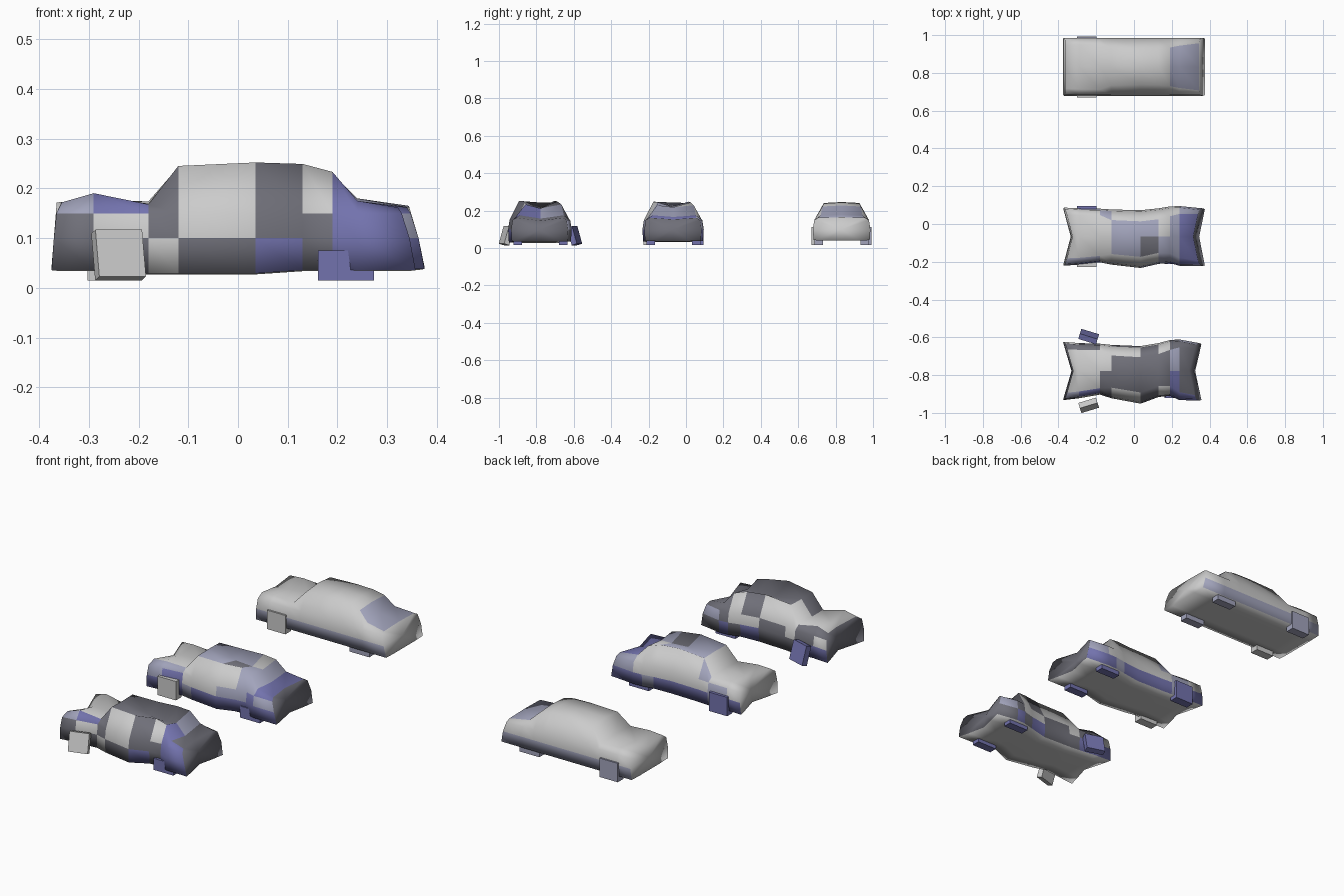
import bpy, bmesh
from math import radians
from mathutils import Matrix, Vector

if "Cube" in bpy.data.objects:
    bpy.data.objects.remove(bpy.data.objects["Cube"])

# Paints: grey, mid blue-grey, blue, dark, bright underside
PAINT = {'g': None, 'm': (.36, .37, .50), 'b': (.17, .17, .42), 'd': (.16, .16, .19), 'w': (1, 1, 1)}
MATS = {}
for key, col in PAINT.items():
    if col:
        MATS[key] = bpy.data.materials.new("paint_" + key)
        MATS[key].diffuse_color = (*col, 1)

# Stations along the body: x, roof edge half width, roof edge z, roof centre z
STATIONS = [
    (-.375, .115, .172, .158), (-.29, .118, .176, .162), (-.18, .12, .168, .174),
    (-.12, .098, .234, .243), (.035, .095, .241, .246), (.13, .096, .238, .244),
    (.19, .102, .222, .228), (.24, .112, .175, .180), (.375, .125, .162, .165),
]
# Sideways dents per station, front (-y) and back (+y) sides, for a damage of 1
DENT_FRONT = [0, .006, .018, .006, -.012, .010, .014, 0, -.002]
DENT_BACK = [0, .004, .006, .010, .014, .004, -.006, -.008, .004]
# Roof and bonnet centre dents
DENT_TOP = [.004, -.004, .004, 0, .022, .026, .010, .014, .012]

# Paint per lengthwise strip, from back sill over the roof to front sill
SKIN = {
    "intact": ["mmmmmmmm", "gggggggg", "gggggggg", "ggggggmm",
               "ggggggmm", "gggggggg", "gggggggg", "mmmmmmmm"],
    "dented": ["bmbbbmbb", "gmgggggm", "ggmggggm", "gggmmgmb",
               "gggmdmmb", "mmgggmmb", "mbggmmbm", "bbmbbbbb"],
    "wrecked": ["bbddbdbd", "gdgdggdm", "ddggdgdd", "gggdddmd",
                "ggddddbd", "mbdgdgbb", "dgdgddbb", "ddgdbdbb"],
}
BOTTOM = {"intact": "w", "dented": "w", "wrecked": "g"}
ENDS = {"intact": "gg", "dented": "gd", "wrecked": "dd"}


def add_mesh(name, bm, keys):
    me = bpy.data.meshes.new(name)
    for k in keys:
        me.materials.append(MATS.get(k))
    bm.to_mesh(me)
    bm.free()
    bpy.context.collection.objects.link(bpy.data.objects.new(name, me))


def body(label, cy, damage):
    bm = bmesh.new()
    keys = list(PAINT)
    rings = []
    last = len(STATIONS) - 1
    pinch = min(damage, 1.1)
    for i, (x, hw, ze, zc) in enumerate(STATIONS):
        half = [(.085, .040), (.150, .042), (.154, .10), (.146, .150), (hw, ze)]
        pts = [(0, .040)] + half + [(0, zc)] + [(-y, z) for y, z in reversed(half)]
        ring = []
        for y, z in pts:
            px, pz = x, z
            # raked and crumpled ends, deepest on the centre line
            inner = max(0, 1 - abs(y) / .15)
            if i == 0:
                px += (z - .04) * .08 + pinch * .04 * inner
            if i == last:
                px -= max(0, z - .06) * .30 + pinch * .03 * inner + max(0, damage - 1) * .03
            # dented sides and roof
            d = (DENT_FRONT if y < 0 else DENT_BACK)[i] * damage
            py = y - (d if y > 0 else -d if y < 0 else 0)
            if z > .156:
                if abs(y) < .01:
                    pz -= DENT_TOP[i] * damage
                elif -.15 < x < .2:
                    pz += .007 * damage
                elif i == 1:
                    pz += .024 * max(0, damage - 1)
            elif z < .05 and damage:
                pz -= (.008 if i in (2, 3, 4) else .004) * damage
            ring.append(bm.verts.new((px, py + cy, pz)))
        rings.append(ring)
    n = len(rings[0])
    for i, (a, b) in enumerate(zip(rings, rings[1:])):
        for j in range(n):
            k = (j + 1) % n
            f = bm.faces.new((a[j], b[j], b[k], a[k]))
            f.material_index = keys.index(SKIN[label][j - 2][i] if 2 <= j <= 9 else BOTTOM[label])
    # end panels, pushed in when damaged
    for ring, x, s, key in ((rings[0], -.37, 1, ENDS[label][0]), (rings[-1], .362, -1, ENDS[label][1])):
        c = bm.verts.new((x + s * pinch * .042, cy, .10))
        for j in range(n):
            f = bm.faces.new((ring[j], ring[(j + 1) % n], c))
            f.material_index = keys.index(key)
    bmesh.ops.recalc_face_normals(bm, faces=bm.faces)
    for f in bm.faces:
        f.smooth = True
    add_mesh(label + "_car_body", bm, keys)


def wheel(name, centre, size, key, tilt=0, yaw=0):
    # blocky four-sided wheel
    bm = bmesh.new()
    bmesh.ops.create_cube(bm, size=1)
    bm.transform(Matrix.Translation(Vector(centre)) @ Matrix.Rotation(radians(yaw), 4, 'Z')
                 @ Matrix.Rotation(radians(tilt), 4, 'X') @ Matrix.Diagonal((*size, 1)))
    add_mesh(name, bm, [key])


# Three cars: intact, dented, wrecked
for label, cy, damage in (("intact", .832, 0), ("dented", -.067, 1), ("wrecked", -.778, 1.6)):
    body(label, cy, damage)
    for s, side in ((-1, "front"), (1, "back")):
        hidden = 'm' if damage == 0 else 'b'
        shown = 'g' if s < 0 else hidden
        wheel(f"{label}_{side}_right_wheel", (.217, cy + s * .122, .045), (.113, .044, .06), hidden)
        if damage < 1.5:
            wheel(f"{label}_{side}_left_wheel", (-.25, cy + s * .138, .064), (.105, .046, .098), shown)
        else:
            # splayed broken wheels
            wheel(f"{label}_{side}_left_wheel", (-.24, cy + s * .182, .066),
                  (.098, .030, .098), shown, tilt=s * 16, yaw=-s * 17)

for m in bpy.data.materials:
    if m.users and not m.is_grease_pencil:
        m.use_nodes = True
        m.node_tree.nodes["Principled BSDF"].inputs["Base Color"].default_value = m.diffuse_color
